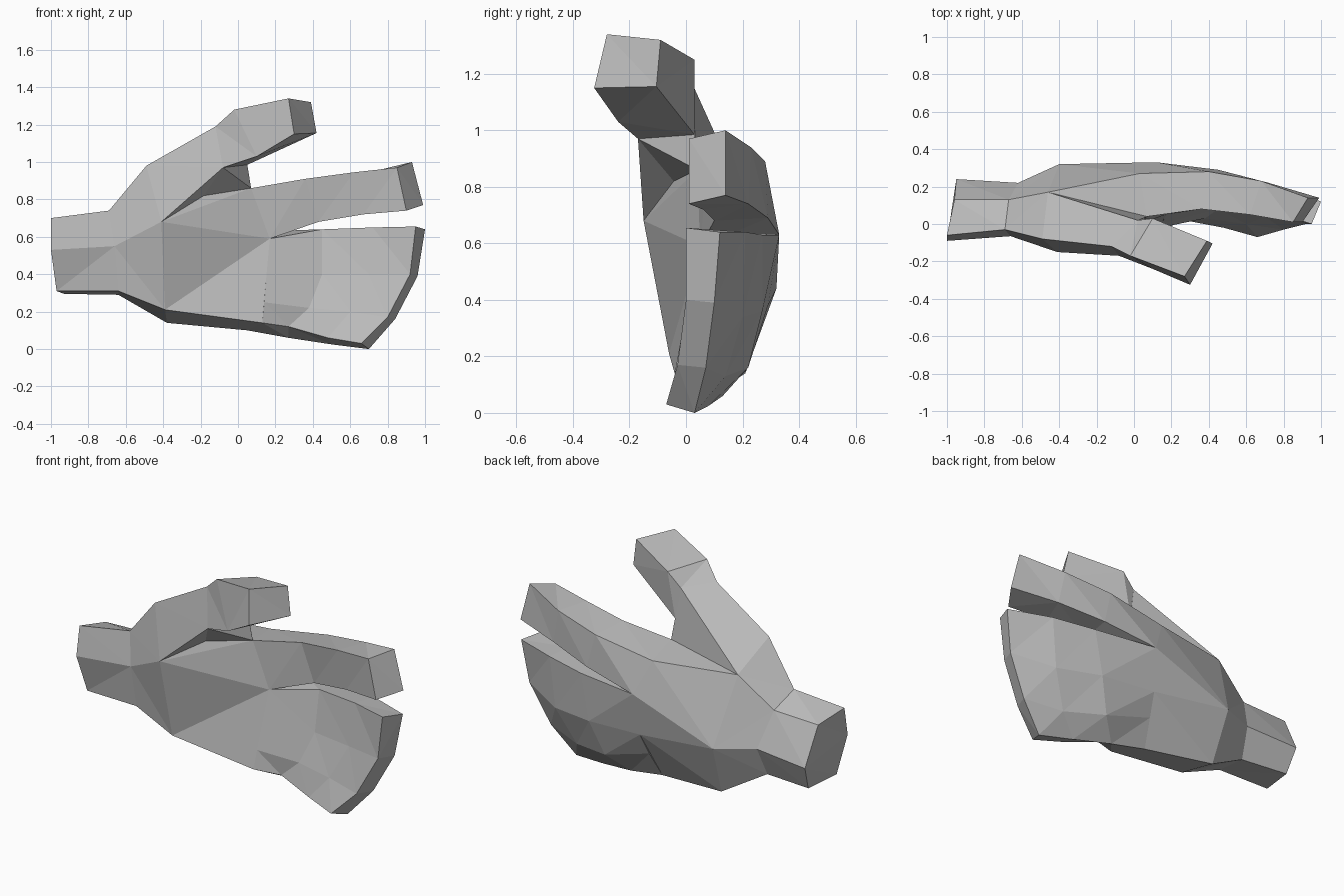
import bpy, bmesh

grey = bpy.data.materials.new("plain_grey")
grey.diffuse_color = (0.5, 0.5, 0.5, 1)


def loft(name, rings):
    """Skin a row of cross-sections and close both ends."""
    bm = bmesh.new()
    rows = [[bm.verts.new(p) for p in ring] for ring in rings]
    n = len(rows[0])
    for a, b in zip(rows, rows[1:]):
        for i in range(n):
            j = (i + 1) % n
            bm.faces.new((a[i], a[j], b[j], b[i]))
    bm.faces.new(rows[0][::-1])
    bm.faces.new(rows[-1])
    bmesh.ops.remove_doubles(bm, verts=bm.verts, dist=0.0005)
    bmesh.ops.triangulate(bm, faces=bm.faces, quad_method='SHORT_EDGE')
    bmesh.ops.recalc_face_normals(bm, faces=bm.faces)
    me = bpy.data.meshes.new(name)
    bm.to_mesh(me)
    bm.free()
    me.materials.append(grey)
    ob = bpy.data.objects.new(name, me)
    bpy.context.collection.objects.link(ob)
    return ob


# Corners shared by neighbouring parts
palm_top_front = (-.49, -.08, .98)
palm_top_back = (-.46, .17, .84)
palm_ridge = (-.41, -.15, .68)
web_front = (.07, .04, .86)
web_back = (.03, .27, .83)
gap_front = (.17, .05, .59)
gap_back = (.12, .33, .63)
heel_back = (.10, .29, .38)
low_back = (.05, .15, .10)
low_front = (.13, -.04, .14)

# Wrist and palm: top, back, underside, front
loft("wrist_and_palm", [
    [(-1, -.06, .70), (-.96, .13, .66), (-.95, .24, .44), (-.95, .24, .44),
     (-.93, .18, .295), (-.97, -.03, .31), (-1, -.09, .53)],
    [(-.69, -.03, .74), (-.67, .13, .67), (-.62, .22, .46), (-.62, .22, .46),
     (-.64, .15, .29), (-.64, -.04, .31), (-.66, -.065, .55)],
    [palm_top_front, palm_top_back, (-.40, .32, .44), (-.40, .32, .44),
     (-.38, .21, .14), (-.39, -.06, .21), palm_ridge],
    [web_front, web_back, gap_back, heel_back, low_back, low_front, gap_front],
])

# Thumb, bent towards the palm side
loft("thumb", [
    [palm_top_front, palm_top_back, (-.30, .10, .65), palm_ridge],
    [(-.12, -.12, 1.19), (.02, .02, 1.17), web_front, (-.08, -.17, .97)],
    [(-.02, -.17, 1.28), (.10, .03, 1.25), (.05, .03, .985), (.10, -.24, 1.03)],
    [(.27, -.28, 1.34), (.39, -.09, 1.32), (.42, -.105, 1.155), (.30, -.325, 1.15)],
])

# Separate index finger
loft("index_finger", [
    [web_front, web_back, gap_back, gap_front],
    [(.36, .08, .91), (.40, .28, .89), (.45, .29, .69), (.43, .10, .68)],
    [(.62, .05, .945), (.68, .23, .94), (.72, .22, .74), (.67, .06, .72)],
    [(.85, .01, .97), (.93, .14, 1.0), (.99, .14, .77), (.90, .01, .74)],
])

# Remaining fingers joined in one curved slab
loft("joined_fingers", [
    [gap_front, gap_back, heel_back, (.08, .23, .25),
     low_back, low_front, (.14, -.02, .25), (.15, .005, .37)],
    [(.45, .12, .64), (.50, .27, .63), (.45, .27, .36), (.38, .22, .16),
     (.27, .13, .06), (.27, .02, .12), (.38, .03, .22), (.45, .08, .40)],
    [(.72, .07, .65), (.75, .21, .64), (.72, .20, .34), (.62, .14, .13),
     (.50, .08, .025), (.48, -.02, .06), (.60, .0, .20), (.70, .04, .40)],
    [(.95, 0, .655), (1, .12, .64), (.96, .10, .39), (.84, .07, .16),
     (.70, .03, 0), (.66, -.07, .03), (.80, -.03, .17), (.92, 0, .40)],
])
